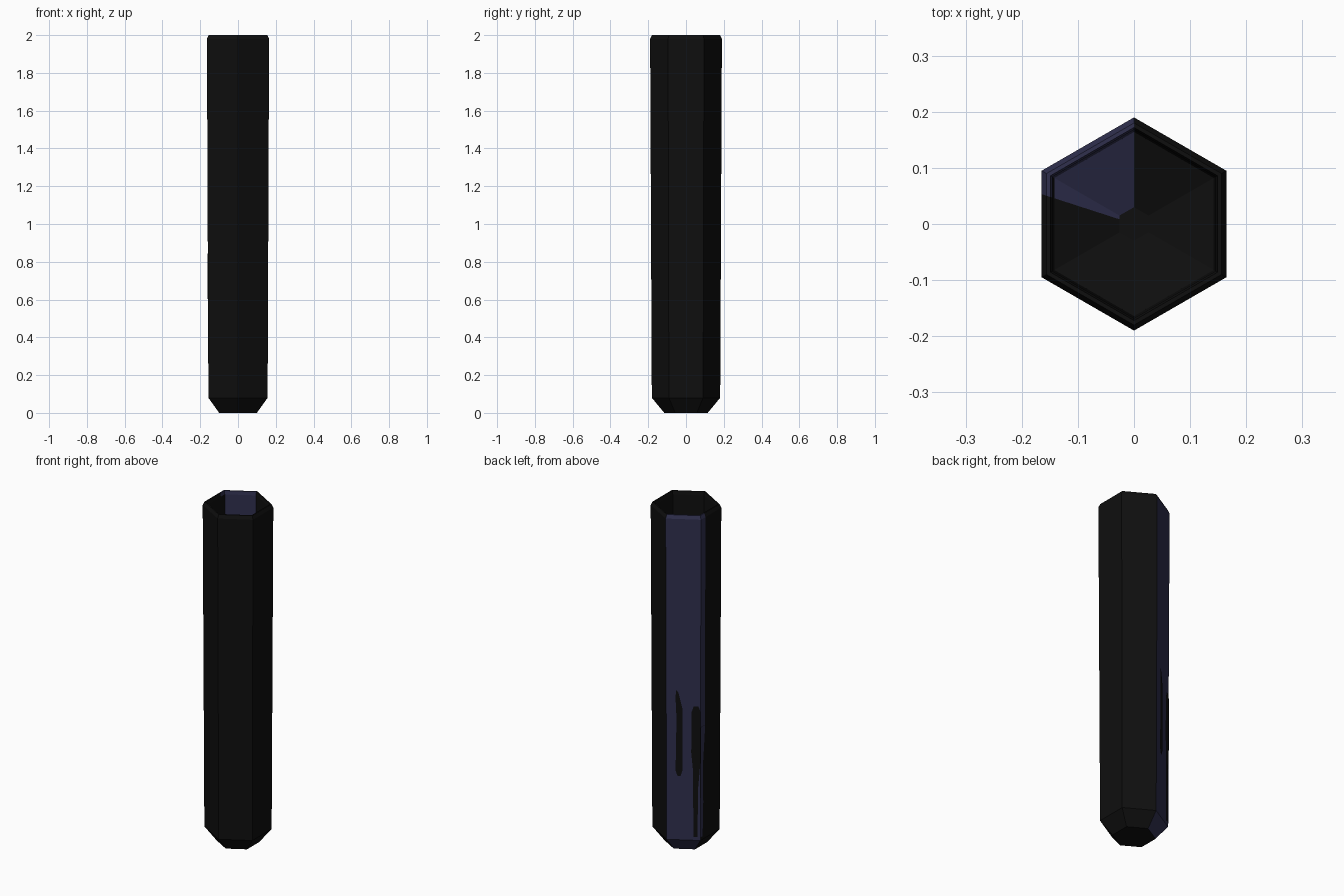
import bpy, bmesh, math
from mathutils import Vector

if "Cube" in bpy.data.objects:
    bpy.data.objects.remove(bpy.data.objects["Cube"])


def make_material(name, color):
    m = bpy.data.materials.new(name)
    m.diffuse_color = (*color, 1.0)
    m.use_nodes = True
    m.node_tree.nodes["Principled BSDF"].inputs["Base Color"].default_value = m.diffuse_color
    return m


BLACK = make_material("soft black", (0.0046, 0.0046, 0.0046))
NAVY = make_material("dark navy", (0.029, 0.029, 0.076))

STRIP = 0.22      # part of the left face that the navy paint wraps onto
Z_LOW, Z_HIGH, R_LOW, R_HIGH = 0.08, 1.98, 0.181, 0.190


def corner(i, r, z):
    a = math.radians(90 + 60 * i)
    return Vector((r * math.cos(a), r * math.sin(a), z))


def wall_radius(z):
    return R_LOW + (R_HIGH - R_LOW) * (z - Z_LOW) / (Z_HIGH - Z_LOW)


def ring(r, z):
    """Hexagon with one extra point where the paint ends on the left face."""
    pts = [corner(i, r, z) for i in range(6)]
    pts.insert(2, pts[1].lerp(pts[2], STRIP))
    return pts


def build(name, bm, materials):
    me = bpy.data.meshes.new(name)
    bm.to_mesh(me)
    bm.free()
    for m in materials:
        me.materials.append(m)
    ob = bpy.data.objects.new(name, me)
    bpy.context.collection.objects.link(ob)
    return ob


# Hollow six-sided case: (radius, height, is the wrap strip navy in the band above)
profile = [
    (0.115, 0.0, False),                     # foot
    (R_LOW, Z_LOW, False),                   # top of foot chamfer
    (wall_radius(0.75), 0.75, True),         # painted strip starts
    (R_HIGH, Z_HIGH, True),                  # outer rim
    (0.180, 2.0, True),
    (0.172, 2.0, True),
    (0.168, 1.98, False),                    # inner wall
    (0.164, 0.11, True),                     # floor slope
    (0.030, 0.06, False),
]
bm = bmesh.new()
rings = [[bm.verts.new(p) for p in ring(r, z)] for r, z, _ in profile]
for j in range(len(rings) - 1):
    a, b = rings[j], rings[j + 1]
    for i in range(7):
        k = (i + 1) % 7
        f = bm.faces.new((a[i], a[k], b[k], b[i]))
        f.material_index = int(i == 0 or (i == 1 and profile[j][2]))
bm.faces.new(list(reversed(rings[0])))
bm.faces.new(rings[-1])
build("hexagonal_case", bm, [BLACK, NAVY])


# Paint marks: thin plates lying on an outer wall, outlined in (across, height)
def paint_mark(name, side, outline, mat):
    a = math.radians(120 + 60 * side)
    lift = Vector((math.cos(a), math.sin(a), 0)) * 0.0025
    bm = bmesh.new()
    vs = []
    for u, z in outline:
        r = wall_radius(z)
        vs.append(bm.verts.new(corner(side, r, z).lerp(corner(side + 1, r, z), u) + lift))
    f = bm.faces.new(vs)
    f.normal_update()
    if f.normal.dot(lift) < 0:
        f.normal_flip()
    build(name, bm, [mat])


paint_mark("short_drip", 0, [
    (0.27, 0.49), (0.32, 0.46), (0.42, 0.46), (0.47, 0.49), (0.47, 0.86),
    (0.41, 0.91), (0.36, 0.95), (0.30, 0.97), (0.27, 0.93), (0.30, 0.80)], BLACK)
paint_mark("long_drip", 0, [
    (0.80, 0.10), (0.92, 0.10), (0.93, 0.38), (1.0, 0.55), (1.0, 0.84),
    (0.94, 0.875), (0.80, 0.875), (0.74, 0.84), (0.73, 0.60), (0.78, 0.50)], BLACK)
paint_mark("paint_tail", 1, [
    (0.0, 0.10), (0.10, 0.10), (0.13, 0.30), (0.10, 0.50), (STRIP, 0.75), (0.0, 0.75)], NAVY)
